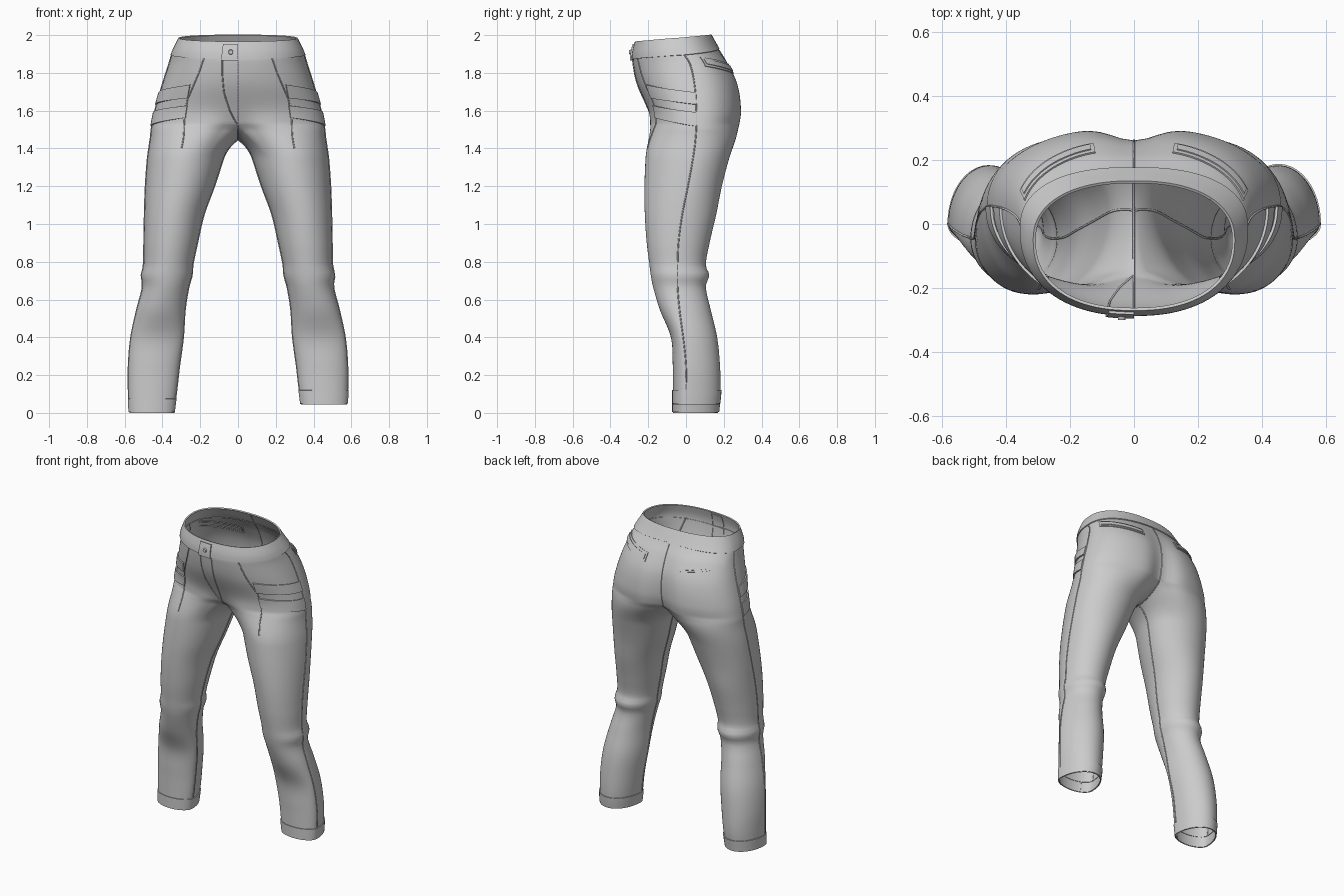
import bpy, bmesh, math
from mathutils import Vector

cube = bpy.data.objects.get("Cube")
if cube:
    bpy.data.objects.remove(cube)

fabric = bpy.data.materials.new("grey_fabric")
fabric.use_nodes = True
fabric.diffuse_color = (0.6, 0.6, 0.6, 1)
fabric.node_tree.nodes["Principled BSDF"].inputs["Base Color"].default_value = (0.6, 0.6, 0.6, 1)

# Hips: height, half width, front y, back y, side seam y, front dip, back dip
HIPS = [(1.5, .46, -.2, .29, .055, .05, .06), (1.6, .44, -.205, .303, .055, .01, .045),
        (1.74, .4, -.257, .283, .045, 0, .028), (1.85, .365, -.28, .228, .02, 0, .012),
        (1.92, .345, -.28, .175, -.02, 0, 0), (2, .31, -.265, .13, -.05, 0, 0)]
# Leg: height, outer x, inner x, front y, back y, side seam y
LEG = [(0, .575, .34, -.068, .17, 0), (.12, .58, .325, -.068, .183, 0),
       (.25, .58, .31, -.07, .18, 0), (.4, .567, .29, -.08, .165, -.015),
       (.55, .535, .28, -.14, .13, -.035), (.67, .505, .26, -.175, .105, -.045),
       (.73, .512, .243, -.187, .123, -.045), (.78, .5, .24, -.193, .105, -.045),
       (.9, .498, .215, -.208, .125, -.04), (1.05, .495, .18, -.218, .16, -.02),
       (1.2, .49, .125, -.22, .19, .01), (1.37, .477, .07, -.213, .235, .04),
       (1.53, .455, .02, -.2, .285, .055)]
SPLIT, JOIN = 1.53, 1.34          # heights where the legs part and become round
BOTTOM = {1: .045, -1: 0}         # hem height of each leg
HEM = {1: .12, -1: .075}


def lerp(a, b, f):
    return a + (b - a) * f


def sample(table, z):
    """Smooth interpolation of a profile table."""
    z = min(max(z, table[0][0]), table[-1][0])
    i = next(k for k in range(len(table) - 1) if z <= table[k + 1][0])
    p, q = table[i], table[i + 1]
    o, r = table[max(i - 1, 0)], table[min(i + 2, len(table) - 1)]
    h = q[0] - p[0]
    f = (z - p[0]) / h
    out = []
    for k in range(1, len(p)):
        m0 = (q[k] - o[k]) / (q[0] - o[0]) * h
        m1 = (r[k] - p[k]) / (r[0] - p[0]) * h
        d = q[k] - p[k]
        out.append(p[k] + f * (m0 + f * (3 * d - 2 * m0 - m1 + f * (m0 + m1 - 2 * d))))
    return out


def hip_point(a, z):
    w, front, back, mid, dip_f, dip_b = sample(HIPS, z)
    c, s = math.cos(math.pi * a), math.sin(math.pi * a)
    x = w * s ** .87 if 0 < a < 1 else 0
    crease = math.exp(-(x / .09) ** 2)
    y = mid + ((front - mid) if c > 0 else (back - mid)) * abs(c) ** .87
    y += dip_f * crease if c > 0 else -dip_b * crease
    tilt = .035 * (1 + c) / 2 * max(0, (z - 1.85) / .15)
    return Vector((x, y, z - tilt))


def leg_point(a, z):
    outer, inner, front, back, mid = sample(LEG, z)
    deg = (a - .5) * 260 if a <= 1 else 130 + (a - 1) * 100
    c, s = math.cos(math.radians(deg)), math.sin(math.radians(deg))
    y = mid + s * ((back - mid) if s > 0 else (mid - front))
    return Vector(((outer + inner) / 2 + c * (outer - inner) / 2, y, z))


def surface(a, z):
    """Left half of the garment: a runs front 0, side .5, back 1, inseam 1.5."""
    if z <= JOIN:
        return leg_point(a, z)
    if a <= 1:
        top = hip_point(a, z)
    else:
        top = hip_point(1, z).lerp(hip_point(0, z), a - 1)
        top.z -= .085 * max(0, math.sin(math.pi * (a - 1))) ** .8
    f = max(0, (SPLIT - z) / (SPLIT - JOIN))
    return top.lerp(leg_point(a, z), 1 - (1 - f) ** 2)


def raised(a, z, off, side):
    e = .004
    da = surface(min(a + e, 1 if a <= 1 else 2), z) - surface(max(a - e, 0), z)
    dz = surface(a, min(z + e, 2)) - surface(a, z - e)
    p = surface(a, z) + da.cross(dz).normalized() * off
    return Vector((p.x * side, p.y, p.z))


def add_grid(bm, rows, flip):
    verts = [[bm.verts.new(p) for p in row] for row in rows]
    for r, s in zip(verts, verts[1:]):
        for i in range(len(r) - 1):
            quad = [r[i], s[i], s[i + 1], r[i + 1]]
            bm.faces.new(quad[::-1] if flip else quad)


def finish(name, bm, angle=40):
    bmesh.ops.remove_doubles(bm, verts=bm.verts, dist=.0003)
    mesh = bpy.data.meshes.new(name)
    bm.to_mesh(mesh)
    bm.free()
    mesh.materials.append(fabric)
    mesh.shade_smooth()
    mesh.set_sharp_from_angle(angle=math.radians(angle))
    ob = bpy.data.objects.new(name, mesh)
    bpy.context.collection.objects.link(ob)
    return ob


def patch(name, side, a0, a1, low, high, off, cols=24, rows=4):
    """Raised cloth panel that follows the garment; low and high are (start, end)."""
    grid = []
    for j in range(-1, rows + 2):
        line = []
        for i in range(-1, cols + 2):
            u, v = min(max(i / cols, 0), 1), min(max(j / rows, 0), 1)
            rim = i in (-1, cols + 1) or j in (-1, rows + 1)
            z = lerp(lerp(*low, u), lerp(*high, u), v)
            line.append(raised(lerp(a0, a1, u), z, -.003 if rim else off, side))
        grid.append(line)
    bm = bmesh.new()
    add_grid(bm, grid[::-1], side < 0)
    finish(name, bm)


def seam(name, side, path, steps=12, radius=.0035):
    """Stitched ridge through (a, z) points."""
    pts = []
    for (a, z), (b, y) in zip(path, path[1:]):
        pts += [raised(lerp(a, b, k / steps), lerp(z, y, k / steps), .0005, side) for k in range(steps)]
    pts.append(raised(*path[-1], .0005, side))
    curve = bpy.data.curves.new(name, "CURVE")
    curve.dimensions = "3D"
    curve.bevel_depth, curve.bevel_resolution = radius, 1
    line = curve.splines.new("POLY")
    line.points.add(len(pts) - 1)
    for point, p in zip(line.points, pts):
        point.co = (*p, 1)
    curve.materials.append(fabric)
    bpy.context.collection.objects.link(bpy.data.objects.new(name, curve))


def ring(params, z, side):
    return [Vector((p.x * side, p.y, p.z)) for p in (surface(a, z) for a in params)]


# Trouser shell: hips, crotch and both legs as one open cloth surface
OUT, IN = 48, 20
around = [i / OUT for i in range(OUT + 1)]
full = around + [1 + i / IN for i in range(1, IN)] + [0]
bm = bmesh.new()
for side in (1, -1):
    add_grid(bm, [ring(around, lerp(2, SPLIT, k / 30), side) for k in range(31)], side < 0)
    # Rows crowd together under the crotch for a round arch
    levels = [lerp(SPLIT, BOTTOM[side], (k / 80) ** 1.3) for k in range(81)]
    add_grid(bm, [ring(full, z, side) for z in levels], side < 0)
finish("trouser_shell", bm, 60)

for side, word in ((1, "left"), (-1, "right")):
    # Waistband, hem cuff, thigh pleats and back pocket
    patch(word + "_waistband", side, 0, 1, (1.875, 1.925), (2, 2), .006, 48)
    patch(word + "_hem", side, 0, 2, (BOTTOM[side] + .004,) * 2, (HEM[side],) * 2, .005, 64)
    patch(word + "_upper_pleat", side, .2, .5, (1.668, 1.632), (1.738, 1.695), .008)
    patch(word + "_lower_pleat", side, .195, .5, (1.562, 1.517), (1.628, 1.59), .008)
    patch(word + "_back_pocket", side, .6, .91, (1.835, 1.795), (1.885, 1.845), .005)
    patch(word + "_pocket_welt", side, .615, .9, (1.845, 1.806), (1.872, 1.833), .009)
    # Seams
    seam(word + "_side_seam", side, [(.5, 1.91), (.5, SPLIT), (.5, HEM[side])], 40)
    seam(word + "_inseam", side, [(1.5, SPLIT - .02), (1.5, 1.2), (1.5, HEM[side])], 40)
    seam(word + "_hip_pocket_seam", side, [(.15, 1.89), (.165, 1.8), (.2, 1.66), (.2, 1.55), (.19, 1.4)])

seam("back_centre_seam", 1, [(1, 1.92), (1, SPLIT)], 24)
seam("front_centre_seam", 1, [(0, 1.88), (0, SPLIT)], 24)
seam("crotch_seam", 1, [(1, SPLIT), (2, SPLIT)], 24)
seam("fly_seam", -1, [(.06, 1.88), (.056, 1.8), (.045, 1.7), (.022, 1.6), (.002, SPLIT)])

# Waistband tab and its button
patch("waistband_tab", -1, 0, .063, (1.872, 1.872), (1.98, 1.98), .014, 8)
bm = bmesh.new()
bmesh.ops.create_cone(bm, cap_ends=True, segments=16, radius1=.014, radius2=.011, depth=.012)
button = finish("button", bm)
button.location = raised(.025, 1.925, .016, -1)
button.rotation_euler.x = math.radians(90)
